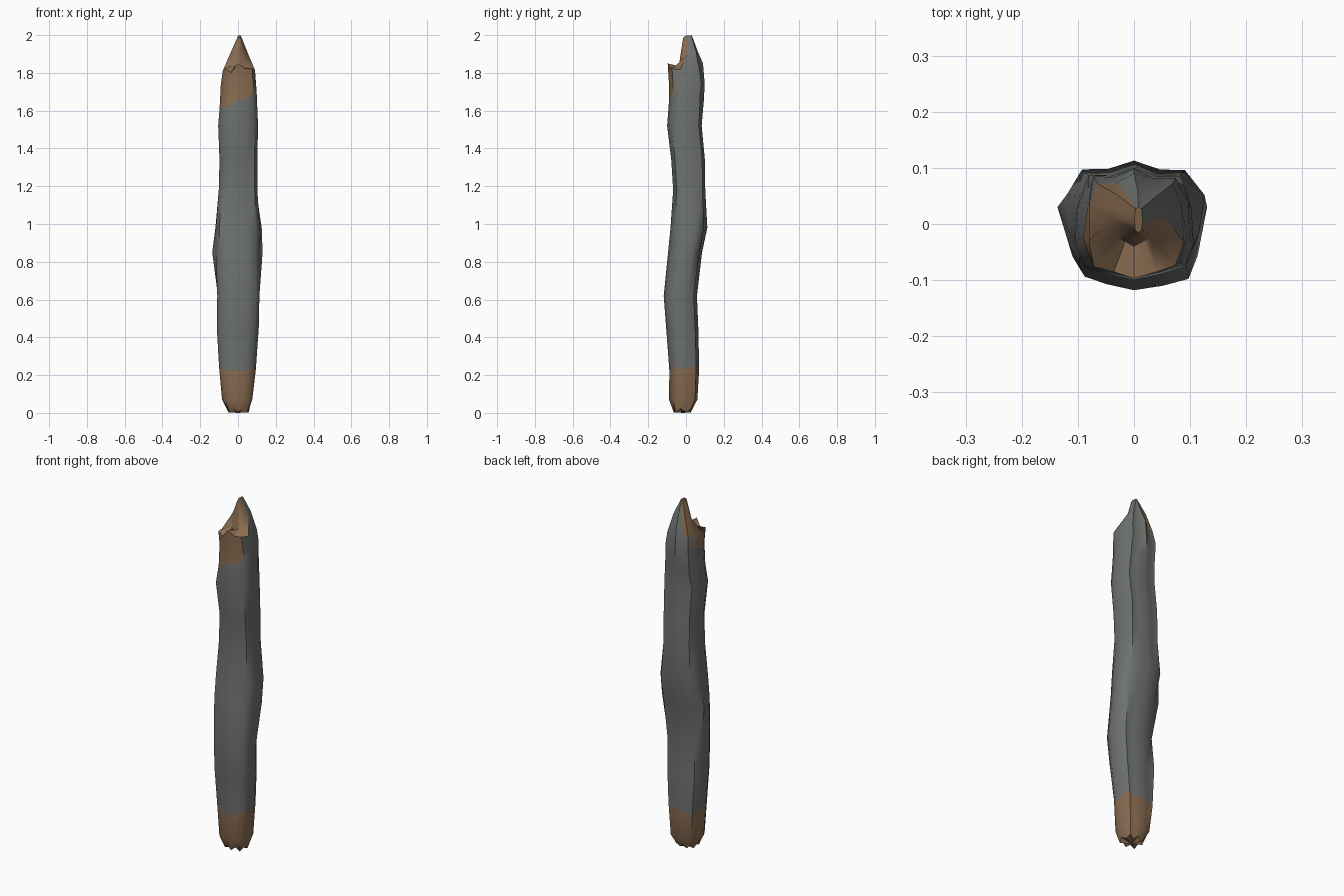
import bpy, bmesh, random

if "Cube" in bpy.data.objects:
    bpy.data.objects.remove(bpy.data.objects["Cube"])
random.seed(4)

def material(name, rgb):
    m = bpy.data.materials.new(name)
    m.diffuse_color = (*rgb, 1)
    m.use_nodes = True
    m.node_tree.nodes["Principled BSDF"].inputs["Base Color"].default_value = m.diffuse_color
    return m

bark = material("grey bark", (0.155, 0.168, 0.158))
wood = material("bare brown wood", (0.26, 0.155, 0.085))

# unit cross-section, counterclockwise from the front centre
half = [(.45, -.93), (.84, -.78), (1, -.32), (.95, .4), (.8, .85), (.4, .85)]
section = [(0, -1)] + half + [(0, 1)] + [(-x, y) for x, y in reversed(half)]
N = len(section)

# height, x min, x max, y min, y max
rings = [
    (0.015, -.055, .06, -.065, .035),
    (0.07, -.085, .08, -.09, .06),
    (0.24, -.102, .098, -.088, .07),
    (0.45, -.114, .112, -.105, .065),
    (0.62, -.112, .118, -.118, .058),
    (0.85, -.147, .140, -.095, .085),
    (0.98, -.132, .142, -.082, .113),
    (1.18, -.105, .106, -.068, .102),
    (1.34, -.102, .104, -.078, .100),
    (1.52, -.110, .112, -.100, .083),
    (1.65, -.098, .104, -.090, .094),
    (1.74, -.091, .097, -.090, .099),
    (1.81, -.085, .091, -.097, .090),
]

bm = bmesh.new()
loops = []
for k, (z, x0, x1, y0, y1) in enumerate(rings):
    loop = []
    for j, (u, v) in enumerate(section):
        w = x1 if u > 0 else -x0
        if j not in (4, 10):            # side knots stand proud of the trunk
            w = min(w, .117)
        f = 1 - random.uniform(0, .07) * (j not in (0, 7))
        zz = z
        if k == 0:
            zz += .02 * (j % 2) - .012
        elif k == 2:
            zz += random.uniform(-.025, .02)
        elif z == 1.65:                 # slanted edge of the stripped patch
            zz += .45 * u * .09
        elif k == len(rings) - 1:       # jagged rim
            zz += .04 if j in (0, 7) else random.uniform(-.01, .015)
        loop.append(bm.verts.new((u * w * f,
                                  (y0 + y1) / 2 + v * f * (y1 - y0) / 2, zz)))
    loops.append(loop)

# broken top: front notch, rising back, then a narrow splinter ridge
inner, tip = [], []
for j, (u, v) in enumerate(section):
    if v < -.5:
        inner.append(bm.verts.new((u * .035, -.04 + .02 * abs(u), 1.825 + .02 * abs(u))))
    elif v < .6:
        inner.append(bm.verts.new((.006 + u * .048, .02 + .02 * v, 1.90)))
    else:
        inner.append(bm.verts.new((.006 + u * .048, .058 * v + .004, 1.915)))
    tip.append(bm.verts.new((.008 + u * .007, .008 + v * .023, 1.998 - .012 * (v < -.5))))
loops += [inner, tip]

def is_wood(k, j):
    if k < 2:
        return True
    if k == 10 or k == 11:
        return j in (11, 12, 13, 0, 1) or (k == 11 and j == 10)
    if k >= 12:
        return j <= 2 or j >= 8
    return False

for k in range(len(loops) - 1):
    a, b = loops[k], loops[k + 1]
    for j in range(N):
        i = (j + 1) % N
        f = bm.faces.new((a[j], a[i], b[i], b[j]))
        f.material_index = int(is_wood(k, j))

# end caps
base = bm.verts.new((0, -.015, 0))
for j in range(N):
    bm.faces.new((base, loops[0][(j + 1) % N], loops[0][j])).material_index = 1
bm.faces.new(tip).material_index = 1
bmesh.ops.recalc_face_normals(bm, faces=bm.faces)
low = min(v.co.z for v in bm.verts)
for v in bm.verts:
    v.co.z -= low

mesh = bpy.data.meshes.new("broken_log")
bm.to_mesh(mesh)
bm.free()
mesh.materials.append(bark)
mesh.materials.append(wood)
log = bpy.data.objects.new("broken_log", mesh)
bpy.context.collection.objects.link(log)
bpy.context.view_layer.objects.active = log
log.select_set(True)
bpy.ops.object.shade_smooth_by_angle(angle=0.9)
